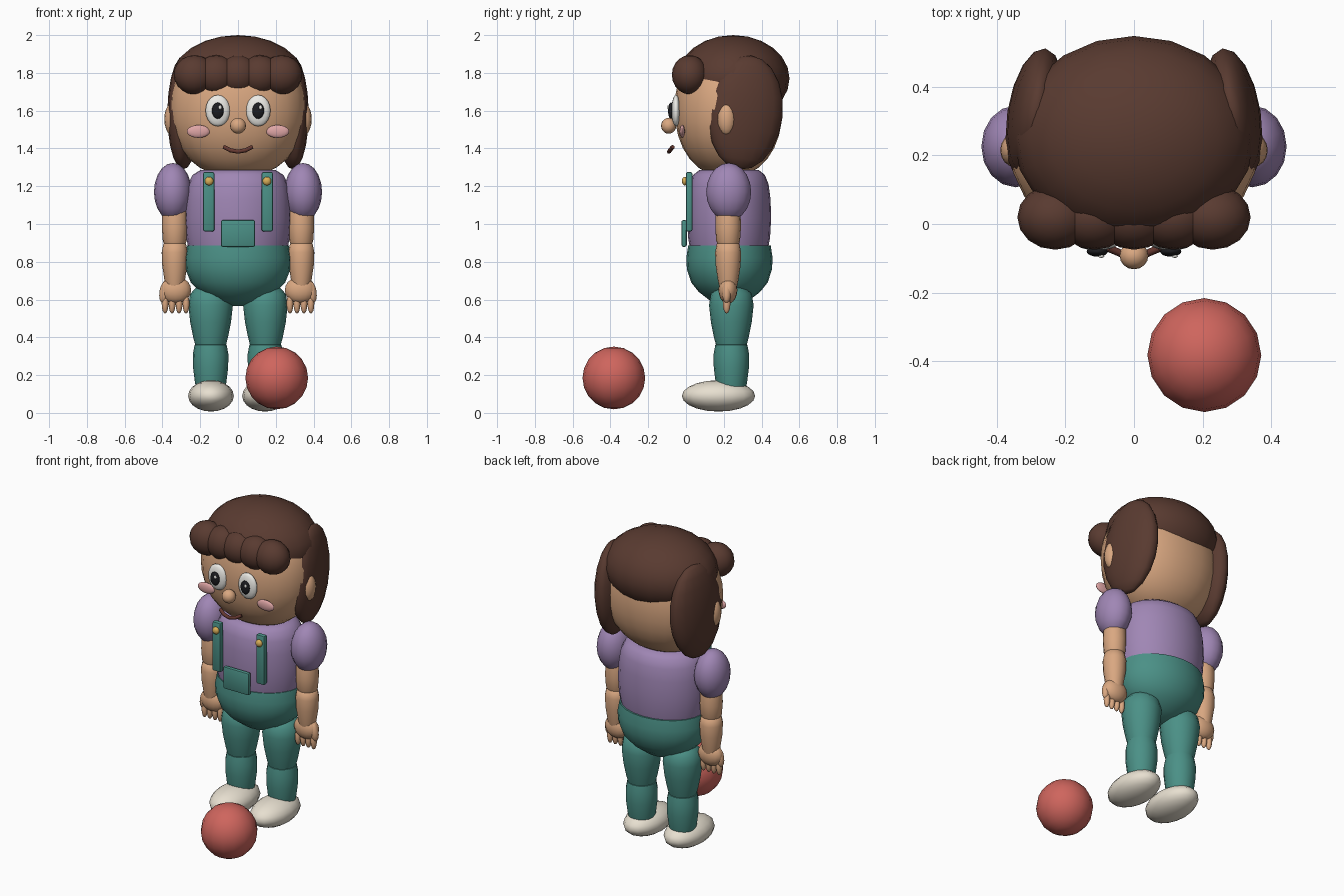
import bpy, bmesh, math
from mathutils import Matrix, Euler

if "Cube" in bpy.data.objects:
    bpy.data.objects.remove(bpy.data.objects["Cube"])


def mat(name, r, g, b):
    m = bpy.data.materials.new(name)
    m.diffuse_color = (r, g, b, 1)
    m.use_nodes = True
    m.node_tree.nodes["Principled BSDF"].inputs["Base Color"].default_value = m.diffuse_color
    return m


SKIN = mat("skin", .70, .39, .22)
HAIR = mat("hair", .10, .043, .030)
SHIRT = mat("shirt", .35, .24, .46)
PANTS = mat("pants", .07, .28, .24)
BALL = mat("ball", .62, .13, .11)
WHITE = mat("white", .85, .84, .80)
CREAM = mat("cream", .80, .74, .63)
PINK = mat("pink", .74, .38, .38)
GOLD = mat("gold", .70, .43, .10)
DARK = mat("dark", .012, .012, .015)
MOUTH = mat("mouth", .13, .04, .03)


def finish(name, bm, m, angle=60):
    bmesh.ops.recalc_face_normals(bm, faces=bm.faces)
    me = bpy.data.meshes.new(name)
    bm.to_mesh(me)
    bm.free()
    me.materials.append(m)
    ob = bpy.data.objects.new(name, me)
    bpy.context.collection.objects.link(ob)
    bpy.ops.object.select_all(action='DESELECT')
    ob.select_set(True)
    bpy.context.view_layer.objects.active = ob
    bpy.ops.object.shade_smooth_by_angle(angle=math.radians(angle))
    return ob


def blob(name, c, r, m, rot=(0, 0, 0), power=2.0, seg=16, rings=10):
    """Ellipsoid; power above 2 makes it boxier."""
    bm = bmesh.new()
    bmesh.ops.create_uvsphere(bm, u_segments=seg, v_segments=rings, radius=1)
    for v in bm.verts:
        n = sum(abs(a) ** power for a in v.co) ** (1 / power)
        v.co /= n
    mx = Matrix.Translation(c) @ Euler(rot).to_matrix().to_4x4() @ Matrix.Diagonal((*r, 1))
    bm.transform(mx)
    return finish(name, bm, m)


def lathe(name, c, profile, m, sy=1.0, seg=16):
    """Closed turned shape from (radius, z) points, squashed in y."""
    bm = bmesh.new()
    rows = []
    for r, z in profile:
        rows.append([bm.verts.new((c[0] + r * math.cos(2 * math.pi * i / seg),
                                   c[1] + sy * r * math.sin(2 * math.pi * i / seg), z))
                     for i in range(seg)])
    for a, b in zip(rows, rows[1:]):
        for i in range(seg):
            j = (i + 1) % seg
            bm.faces.new((a[i], a[j], b[j], b[i]))
    bm.faces.new(rows[0])
    bm.faces.new(rows[-1])
    return finish(name, bm, m)


def slab(name, c, size, m, bevel=.01):
    bm = bmesh.new()
    bmesh.ops.create_cube(bm, size=1)
    bm.transform(Matrix.Translation(c) @ Matrix.Diagonal((*size, 1)))
    bmesh.ops.bevel(bm, geom=bm.edges[:], offset=bevel, segments=2, affect='EDGES', profile=.5)
    return finish(name, bm, m, 40)


# Head and hair cap
blob("head", (0, .225, 1.61), (.362, .285, .365), SKIN, power=2.15, seg=24, rings=16)
blob("hair_cap", (0, .25, 1.77), (.35, .298, .23), HAIR, seg=20, rings=12)
for i in range(5):
    blob(f"fringe_curl_{i + 1}", (.115 * (i - 2), .02, 1.79), (.11, .095, .104), HAIR)

# Face
blob("nose", (0, -.092, 1.52), (.042, .04, .042), SKIN)
cu = bpy.data.curves.new("mouth", 'CURVE')
cu.dimensions = '3D'
cu.bevel_depth = .011
cu.bevel_resolution = 2
cu.use_fill_caps = True
sp = cu.splines.new('POLY')
pts = [(-.075, -.07, 1.408), (-.04, -.085, 1.39), (0, -.09, 1.383), (.04, -.085, 1.39), (.075, -.07, 1.408)]
sp.points.add(len(pts) - 1)
for p, q in zip(sp.points, pts):
    p.co = (*q, 1)
cu.materials.append(MOUTH)
mouth = bpy.data.objects.new("mouth", cu)
bpy.context.collection.objects.link(mouth)
bpy.ops.object.select_all(action='DESELECT')
mouth.select_set(True)
bpy.context.view_layer.objects.active = mouth
bpy.ops.object.convert(target='MESH')

# Torso, trouser seat and front pocket
lathe("shirt_body", (0, .228, 0),
      [(.262, .87), (.275, .93), (.282, 1.03), (.278, 1.13), (.265, 1.21), (.24, 1.26), (.2, 1.285)],
      SHIRT, .79, 24)
lathe("trouser_seat", (0, .23, 0),
      [(.03, .567), (.12, .59), (.2, .64), (.25, .69), (.278, .76), (.282, .82), (.27, .885)],
      PANTS, .81, 24)
slab("bib_pocket", (0, -.01, .95), (.182, .028, .142), PANTS)

# Mirrored parts
for side, s in (("left", 1), ("right", -1)):
    # Face and hair sides
    blob(f"{side}_ear", (.345 * s, .215, 1.555), (.045, .05, .088), SKIN)
    blob(f"{side}_hair_lock", (.288 * s, .315, 1.59), (.082, .2, .303), HAIR, rot=(-.1, 0, .15 * s))
    blob(f"{side}_eye", (.107 * s, -.053, 1.60), (.065, .024, .083), WHITE)
    blob(f"{side}_pupil", (.107 * s, -.08, 1.60), (.031, .015, .043), DARK)
    blob(f"{side}_eye_glint", (.107 * s + .012, -.094, 1.617), (.009, .005, .011), WHITE, seg=8, rings=6)
    blob(f"{side}_cheek", (.21 * s, -.02, 1.49), (.061, .014, .034), PINK)
    # Braces
    slab(f"{side}_strap", (.155 * s, .017, 1.118), (.06, .034, .315), PANTS)
    blob(f"{side}_button", (.153 * s, -.006, 1.227), (.023, .016, .023), GOLD, seg=12, rings=8)
    # Arms and hands
    x = .335 * s
    blob(f"{side}_sleeve", (.345 * s, .226, 1.17), (.1, .119, .153), SHIRT)
    lathe(f"{side}_upper_arm", (x, .223, 0),
          [(.05, .88), (.063, .91), (.068, .98), (.066, 1.06), (.05, 1.12)], SKIN)
    lathe(f"{side}_forearm", (x, .223, 0),
          [(.045, .66), (.054, .70), (.066, .78), (.069, .85), (.06, .895), (.03, .91)], SKIN)
    blob(f"{side}_hand", (.33 * s, .222, .65), (.082, .05, .072), SKIN)
    blob(f"{side}_thumb", (.39 * s, .215, .64), (.026, .024, .06), SKIN, rot=(0, -.15 * s, 0), seg=12, rings=8)
    for i in range(4):
        blob(f"{side}_finger_{i + 1}", ((.275 + .037 * i) * s, .215, .578),
             (.018, .02, .052), SKIN, seg=12, rings=8)
    # Legs and shoes
    x = .145 * s
    lathe(f"{side}_thigh", (x, .24, 0),
          [(.08, .355), (.092, .40), (.108, .48), (.118, .57), (.108, .63), (.07, .67), (.02, .68)], PANTS)
    lathe(f"{side}_shin", (x, .24, 0),
          [(.07, .10), (.083, .16), (.093, .24), (.094, .31), (.085, .36), (.04, .375)], PANTS)
    blob(f"{side}_shoe", (.143 * s, .172, .09), (.121, .194, .083), CREAM)

# Ball on the ground in front
blob("toy_ball", (.205, -.382, .185), (.166, .166, .166), BALL)
